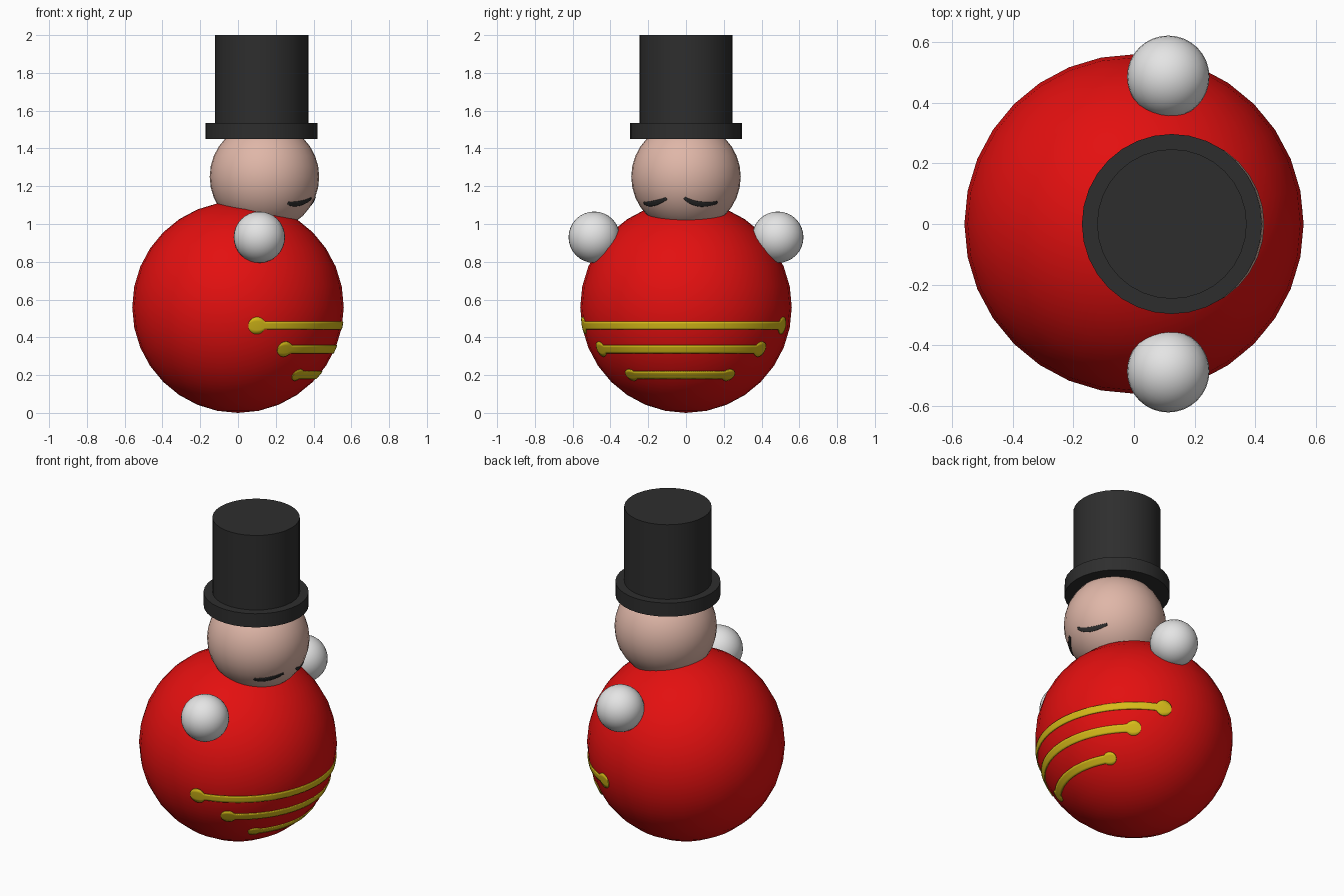
import bpy, bmesh, math
from mathutils import Vector

if "Cube" in bpy.data.objects:
    bpy.data.objects.remove(bpy.data.objects["Cube"])


def material(name, rgb):
    m = bpy.data.materials.new(name)
    m.diffuse_color = (*rgb, 1)
    m.use_nodes = True
    m.node_tree.nodes["Principled BSDF"].inputs["Base Color"].default_value = m.diffuse_color
    return m


RED = material("coat red", (0.77, 0.005, 0.005))
SKIN = material("skin", (0.74, 0.47, 0.39))
WHITE = material("glove white", (0.78, 0.78, 0.78))
BLACK = material("hat black", (0.027, 0.027, 0.027))
GOLD = material("braid gold", (0.68, 0.50, 0.01))


def finish(obj, name, mat):
    obj.name = name
    obj.data.materials.append(mat)
    bpy.ops.object.select_all(action='DESELECT')
    bpy.context.view_layer.objects.active = obj
    obj.select_set(True)
    bpy.ops.object.shade_smooth_by_angle(angle=math.radians(35))
    return obj


def ball(name, centre, radius, mat):
    bpy.ops.mesh.primitive_uv_sphere_add(segments=32, ring_count=16, radius=radius, location=centre)
    return finish(bpy.context.object, name, mat)


def ribbon(name, centre, radius, path, widths, mat):
    """Thin plate that hugs a sphere along a path, with a half-width per point."""
    c = Vector(centre)
    bm = bmesh.new()
    rows = []
    for i, p in enumerate(path):
        n = (p - c).normalized()
        t = path[min(i + 1, len(path) - 1)] - path[max(i - 1, 0)]
        side = n.cross(t).normalized()
        row = []
        for k in (-1, -0.5, 0, 0.5, 1):
            d = (n * radius + side * widths[i] * k).normalized()
            row.append(bm.verts.new(c + d * (radius + 0.003)))
        rows.append(row)
    for a, b in zip(rows, rows[1:]):
        for j in range(4):
            bm.faces.new((a[j], b[j], b[j + 1], a[j + 1]))
    mesh = bpy.data.meshes.new(name)
    bm.to_mesh(mesh)
    bm.free()
    obj = bpy.data.objects.new(name, mesh)
    bpy.context.collection.objects.link(obj)
    finish(obj, name, mat)
    mod = obj.modifiers.new("thickness", 'SOLIDIFY')
    mod.thickness = 0.006
    mod.offset = -1
    return obj


# Round body, head and two hands
BODY, BODY_R = (0, 0, 0.56), 0.56
HEAD, HEAD_R = (0.14, 0, 1.25), 0.29
ball("body", BODY, BODY_R, RED)
ball("head", HEAD, HEAD_R, SKIN)
for label, s in (("right", -1), ("left", 1)):
    ball(label + "_hand", (0.113, s * 0.486, 0.93), 0.136, WHITE)

# Top hat: one turned profile for brim and crown
profile = [(0, 1.45), (0.297, 1.45), (0.297, 1.535), (0.247, 1.535), (0.247, 2.0), (0, 2.0)]
bm = bmesh.new()
vs = [bm.verts.new((r, 0, z)) for r, z in profile]
es = [bm.edges.new(pair) for pair in zip(vs, vs[1:])]
bmesh.ops.spin(bm, geom=vs + es, cent=(0, 0, 0), axis=(0, 0, 1), angle=2 * math.pi, steps=32)
bmesh.ops.remove_doubles(bm, verts=bm.verts, dist=1e-4)
bmesh.ops.recalc_face_normals(bm, faces=bm.faces)
mesh = bpy.data.meshes.new("top_hat")
bm.to_mesh(mesh)
bm.free()
hat = bpy.data.objects.new("top_hat", mesh)
hat.location = (0.125, 0, 0)
bpy.context.collection.objects.link(hat)
finish(hat, "top_hat", BLACK)

# Gold braids round the belly, each ending in round knobs
N = 90
for i, (z, a0, a1, half, knob) in enumerate([(0.462, -84.3, 72.6, 0.021, 0.046),
                                             (0.337, -66, 54.5, 0.023, 0.043),
                                             (0.200, -47.5, 36.5, 0.025, 0.038)]):
    ring = math.sqrt(BODY_R ** 2 - (z - BODY[2]) ** 2)
    length = math.radians(a1 - a0) * ring
    path, widths = [], []
    for k in range(N + 1):
        f = (1 - math.cos(math.pi * k / N)) / 2
        a = math.radians(a0 + (a1 - a0) * f)
        path.append(Vector((ring * math.cos(a), ring * math.sin(a), z)))
        s = min(f, 1 - f) * length
        bulge = math.sqrt(max(0, knob ** 2 - (s - knob) ** 2))
        widths.append(max(bulge, half if s > knob else 0.0005))
    ribbon(f"braid_{i + 1}", BODY, BODY_R, path, widths, GOLD)

# Closed eyes: curved lines through three (y, z) points on the face
for label, pts in (("right", [(-0.222, 1.112), (-0.178, 1.108), (-0.103, 1.135)]),
                   ("left", [(-0.008, 1.139), (0.068, 1.106), (0.164, 1.114)])):
    path, widths = [], []
    for k in range(17):
        t = k / 16
        w = ((1 - t) * (1 - 2 * t), 4 * t * (1 - t), t * (2 * t - 1))
        y = sum(a * p[0] for a, p in zip(w, pts))
        z = sum(a * p[1] for a, p in zip(w, pts))
        x = HEAD[0] + math.sqrt(HEAD_R ** 2 - y * y - (z - HEAD[2]) ** 2)
        path.append(Vector((x, y, z)))
        widths.append(0.007 + 0.007 * math.sin(math.pi * t))
    ribbon(label + "_eye", HEAD, HEAD_R, path, widths, BLACK)
